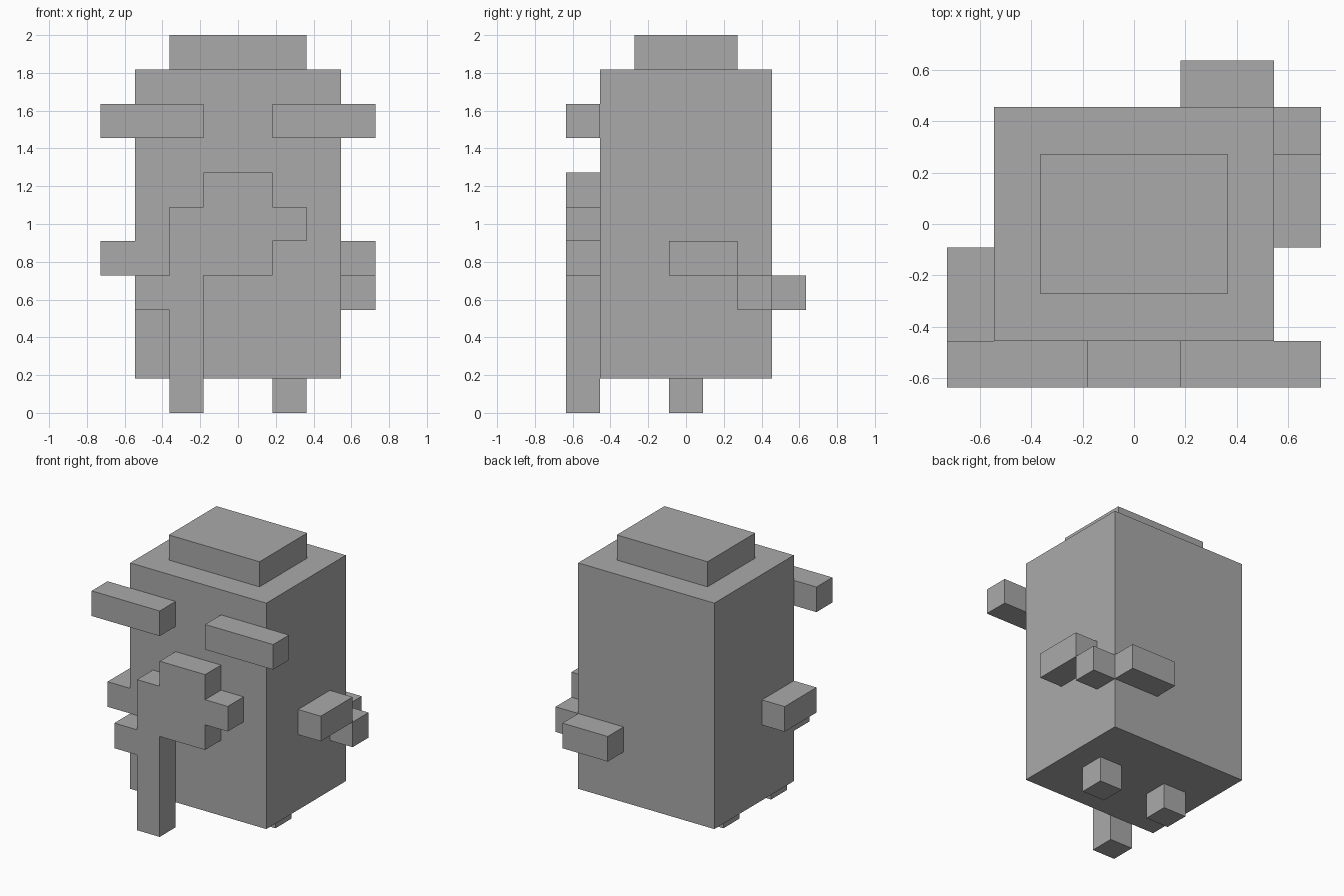
import bpy, bmesh
from mathutils import Vector

cube = bpy.data.objects.get("Cube")
if cube:
    bpy.data.objects.remove(cube)

U = 2 / 11  # one block

grey = bpy.data.materials.new("plain grey")
grey.use_nodes = True
COLOUR = (0.4, 0.4, 0.4, 1)
grey.diffuse_color = COLOUR
grey.node_tree.nodes["Principled BSDF"].inputs["Base Color"].default_value = COLOUR


def prism(name, outline, origin, along):
    """Extrude a flat outline, measured in blocks, into a solid part."""
    bm = bmesh.new()
    face = bm.faces.new([bm.verts.new((Vector(p) + Vector(origin)) * U) for p in outline])
    grown = bmesh.ops.extrude_face_region(bm, geom=[face])
    moved = [v for v in grown["geom"] if isinstance(v, bmesh.types.BMVert)]
    bmesh.ops.translate(bm, verts=moved, vec=Vector(along) * U)
    bmesh.ops.recalc_face_normals(bm, faces=bm.faces)
    mesh = bpy.data.meshes.new(name)
    bm.to_mesh(mesh)
    bm.free()
    mesh.materials.append(grey)
    obj = bpy.data.objects.new(name, mesh)
    bpy.context.collection.objects.link(obj)
    return obj


def box(name, low, size):
    w, d, h = size
    return prism(name, [(0, 0, 0), (w, 0, 0), (w, d, 0), (0, d, 0)], low, (0, 0, h))


# Body and cap
box("body", (-3, -2.5, 1), (6, 5, 9))
box("cap", (-2, -1.5, 10), (4, 3, 1))

# Brows and legs, one on each side
for side, brow_x, leg_x in (("left", 1, 1), ("right", -4, -2)):
    box(side + "_brow", (brow_x, -3.5, 8), (3, 1, 1))
    box(side + "_leg", (leg_x, -0.5, 0), (1, 1, 1))

# Stepped front piece with a long hanging strip
steps = [(-2, 0), (-1, 0), (-1, 4), (1, 4), (1, 5), (2, 5), (2, 6), (1, 6),
         (1, 7), (-1, 7), (-1, 6), (-2, 6), (-2, 4), (-3, 4), (-3, 3), (-2, 3)]
prism("front_piece", [(x, 0, z) for x, z in steps], (0, -3.5, 0), (0, 1, 0))

# Arms; the left one drops a step and wraps behind the body
box("right_arm", (-4, -2.5, 4), (1, 2, 1))
box("left_arm", (3, -0.5, 4), (1, 2, 1))
box("left_wrist", (3, 1.5, 3), (1, 1, 1))
box("left_hand", (1, 2.5, 3), (2, 1, 1))
